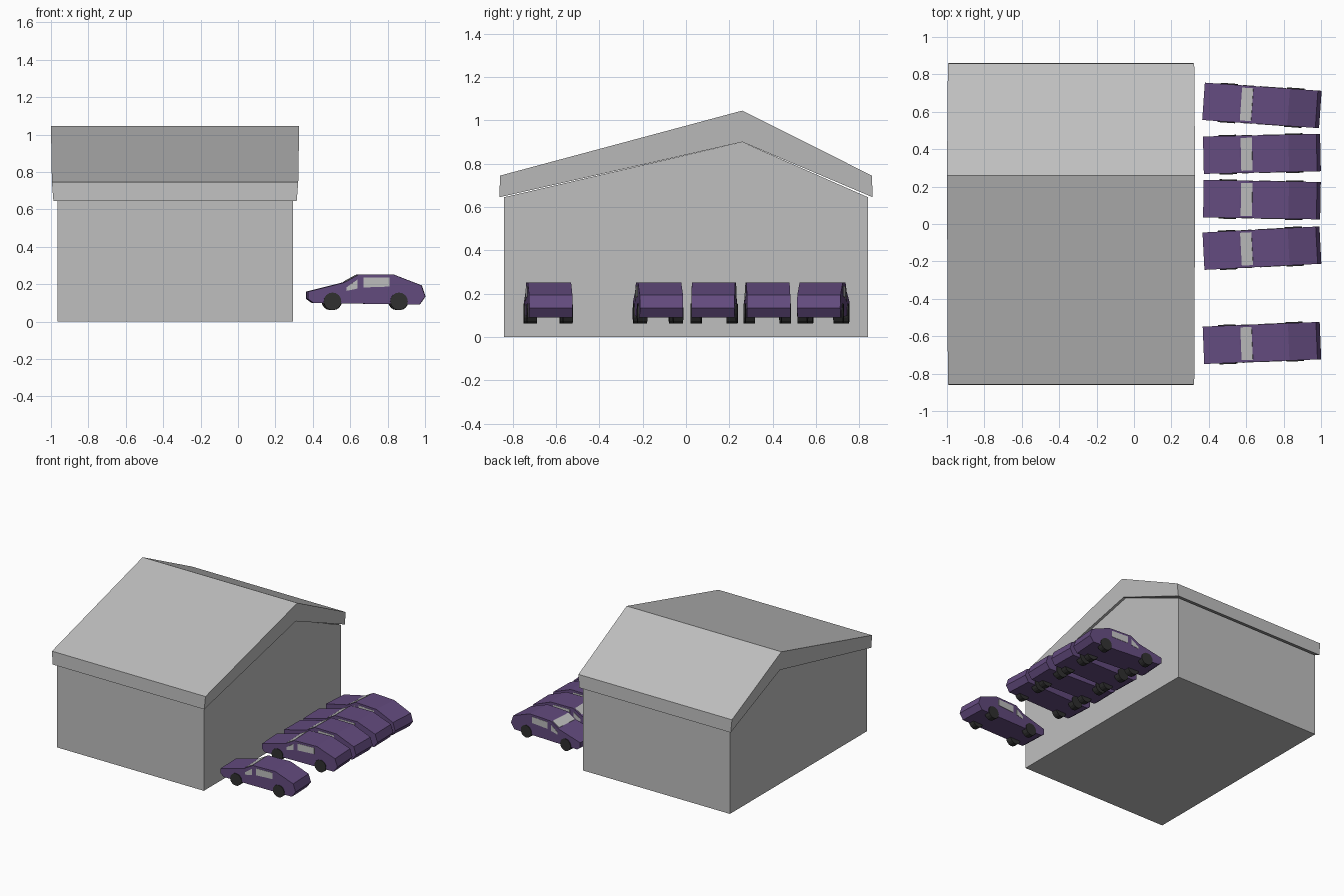
import bpy, bmesh, math
from mathutils import Matrix, Vector

cube = bpy.data.objects.get("Cube")
if cube:
    bpy.data.objects.remove(cube, do_unlink=True)


def material(name, rgb):
    m = bpy.data.materials.new(name)
    m.use_nodes = True
    colour = (*rgb, 1)
    m.diffuse_color = colour
    m.node_tree.nodes["Principled BSDF"].inputs["Base Color"].default_value = colour
    return m


GREY = material("light grey", (0.52, 0.52, 0.52))
PURPLE = material("purple paint", (0.125, 0.07, 0.21))
BLACK = material("black rubber", (0.03, 0.03, 0.03))


def finish(bm, name, mat):
    bmesh.ops.recalc_face_normals(bm, faces=bm.faces)
    mesh = bpy.data.meshes.new(name)
    bm.to_mesh(mesh)
    bm.free()
    mesh.materials.append(mat)
    obj = bpy.data.objects.new(name, mesh)
    bpy.context.collection.objects.link(obj)
    return obj


def add_prism(bm, near, far):
    """Bridge two matching outlines and cap both ends."""
    a = [bm.verts.new(p) for p in near]
    b = [bm.verts.new(p) for p in far]
    bm.faces.new(a)
    bm.faces.new(b[::-1])
    n = len(a)
    for i in range(n):
        j = (i + 1) % n
        bm.faces.new((a[j], a[i], b[i], b[j]))


# Hall with an off-centre ridge
RIDGE = 0.26
walls = [(-0.84, 0), (0.84, 0), (0.84, 0.645), (RIDGE, 0.9), (-0.84, 0.645)]
bm = bmesh.new()
add_prism(bm, [(-0.965, y, z) for y, z in walls], [(0.295, y, z) for y, z in walls])
finish(bm, "hall_walls", GREY)

# Thick roof, its gable faces leaning in slightly toward the underside
roof = [(-0.858, 0.745, 0.005), (RIDGE, 1.045, 0), (0.858, 0.745, 0.005),
        (0.862, 0.645, 0.013), (RIDGE, 0.9, 0.013), (-0.862, 0.645, 0.013)]
bm = bmesh.new()
add_prism(bm, [(d - 1, y, z) for y, z, d in roof], [(0.327 - d, y, z) for y, z, d in roof])
finish(bm, "hall_roof", GREY)

# Car outlines in side view, measured from the car centre
HALF = 0.1
body = [(-0.313, 0.16), (-0.119, 0.209), (-0.044, 0.251), (0.143, 0.251), (0.293, 0.193),
        (0.313, 0.134), (0.282, 0.09), (-0.285, 0.1), (-0.313, 0.12)]
side_windows = [
    [(-0.108, 0.164), (-0.108, 0.183), (-0.05, 0.224), (-0.05, 0.176)],
    [(-0.017, 0.182), (-0.017, 0.235), (0.122, 0.235), (0.122, 0.187)],
]


def across(outline, y):
    return [(x, y, z) for x, z in outline]


def build_body():
    bm = bmesh.new()
    add_prism(bm, across(body, -HALF), across(body, HALF))
    return finish(bm, "car_body", PURPLE)


def build_windows():
    bm = bmesh.new()
    for side in (-1, 1):
        for outline in side_windows:
            add_prism(bm, across(outline, side * (HALF - 0.002)), across(outline, side * (HALF + 0.002)))
    # Windscreen plate lying on the slope between bonnet and roof
    low, high = Vector(body[1]), Vector(body[2])
    a, b = low.lerp(high, 0.1), low.lerp(high, 0.9)
    slope = (high - low).normalized()
    out = Vector((-slope.y, slope.x)) * 0.002
    plate = [a - out, b - out, b + out, a + out]
    add_prism(bm, across(plate, -0.088), across(plate, 0.088))
    return finish(bm, "car_windows", GREY)


def build_wheels():
    bm = bmesh.new()
    for x in (-0.183, 0.173):
        for side in (-1, 1):
            place = Matrix.Translation((x, side * 0.083, 0.108)) @ Matrix.Rotation(math.pi / 2, 4, "X")
            bmesh.ops.create_cone(bm, cap_ends=True, segments=16, radius1=0.047,
                                  radius2=0.047, depth=0.045, matrix=place)
    return finish(bm, "car_wheels", BLACK)


# Row of parked cars, each slightly turned
parts = [build_body(), build_windows(), build_wheels()]
parked = [(0.634, -4), (0.375, 1.3), (0.13, -1), (-0.129, 3), (-0.636, 2.3)]
for i, (y, turn) in enumerate(parked):
    for part in parts:
        obj = part
        if i:
            obj = part.copy()
            bpy.context.collection.objects.link(obj)
        obj.location = (0.684, y, 0)
        obj.rotation_euler.z = math.radians(turn)
